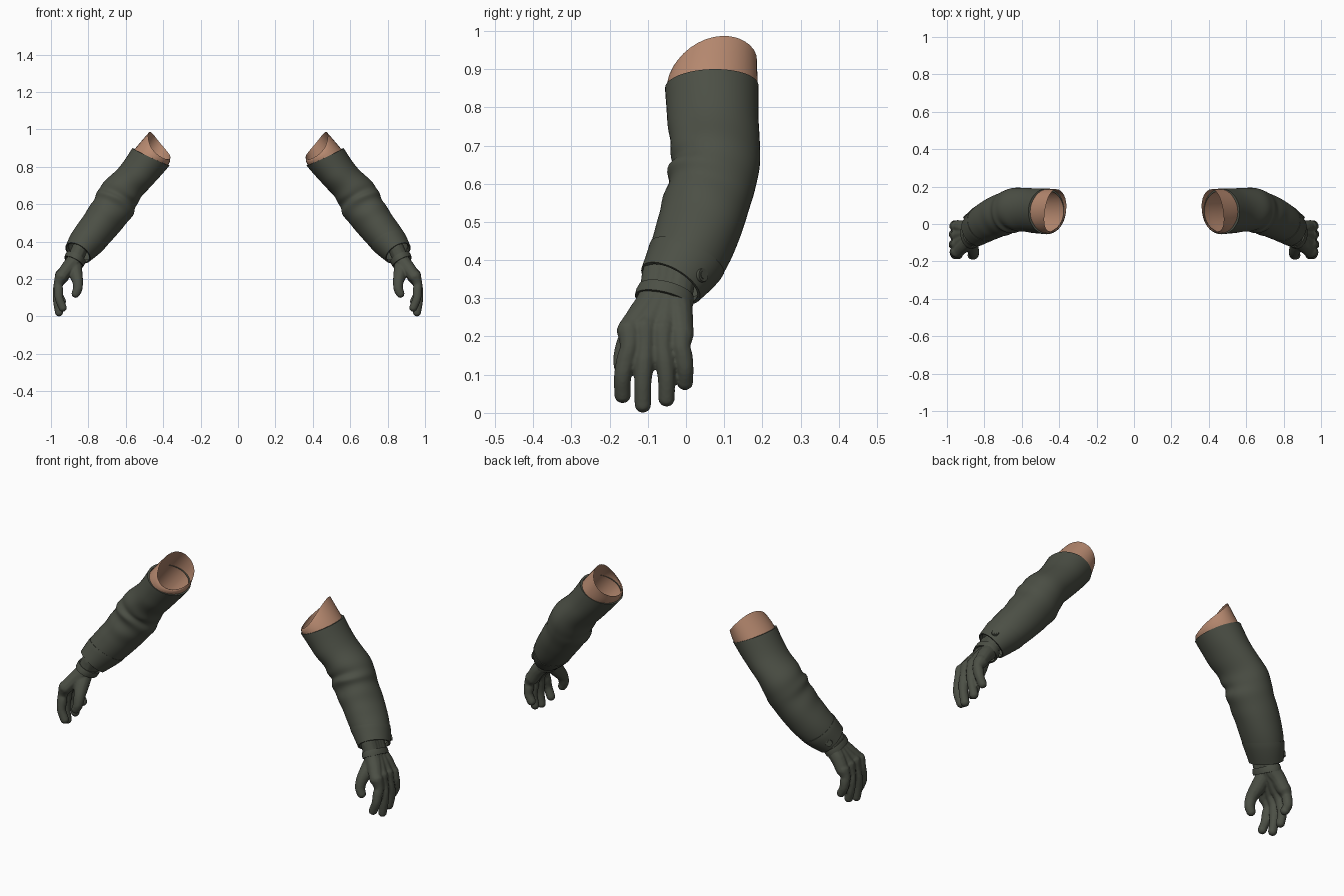
import bpy, bmesh, math
from mathutils import Vector, Matrix

if "Cube" in bpy.data.objects:
    bpy.data.objects.remove(bpy.data.objects["Cube"])


def material(name, rgb):
    m = bpy.data.materials.new(name)
    m.use_nodes = True
    m.diffuse_color = (*rgb, 1)
    bsdf = m.node_tree.nodes["Principled BSDF"]
    bsdf.inputs["Base Color"].default_value = (*rgb, 1)
    bsdf.inputs["Roughness"].default_value = 0.8
    return m


CLOTH = material("dark olive cloth", (0.072, 0.079, 0.06))
SKIN = material("skin", (0.47, 0.25, 0.16))


def finish(name, bm, mat, remesh=0):
    """Turn a bmesh into a smooth object mirrored to both sides."""
    bmesh.ops.recalc_face_normals(bm, faces=bm.faces)
    me = bpy.data.meshes.new(name)
    bm.to_mesh(me)
    bm.free()
    me.materials.append(mat)
    ob = bpy.data.objects.new(name, me)
    bpy.context.collection.objects.link(ob)
    if remesh:
        r = ob.modifiers.new("blend", "REMESH")
        r.mode, r.voxel_size, r.use_smooth_shade = "VOXEL", remesh, True
        s = ob.modifiers.new("relax", "SMOOTH")
        s.factor, s.iterations = 0.5, 2
    ob.modifiers.new("both_sides", "MIRROR").use_mirror_merge = False
    bpy.ops.object.select_all(action="DESELECT")
    ob.select_set(True)
    bpy.context.view_layer.objects.active = ob
    if remesh:
        bpy.ops.object.shade_smooth()
    else:
        bpy.ops.object.shade_smooth_by_angle(angle=math.radians(45))


def spline(keys, t):
    """Catmull-Rom value of a list of tuples, t from 0 to 1."""
    n = len(keys) - 1
    f = min(max(t, 0), 1) * n
    i = min(int(f), n - 1)
    f -= i
    a, b, c, d = (keys[min(max(i + k, 0), n)] for k in (-1, 0, 1, 2))
    return [0.5 * (2 * q + (r - p) * f + (2 * p - 5 * q + 4 * r - s) * f ** 2
                   + (3 * q - p - 3 * r + s) * f ** 3)
            for p, q, r, s in zip(a, b, c, d)]


def section(keys, t):
    """Centre and two half axes of a limb section."""
    def centre(s):
        xo, zo, xi, zi, y0, y1 = spline(keys, s)
        return Vector((xo + xi, y0 + y1, zo + zi)) / 2
    xo, zo, xi, zi, y0, y1 = spline(keys, t)
    u = Vector((xo - xi, 0, zo - zi)) / 2
    d = centre(min(t + 0.06, 1)) - centre(max(t - 0.06, 0))
    v = d.cross(u).normalized()
    if v.y < 0:
        v = -v
    return centre(t), u, v * (y1 - y0) / 2


def limb(name, keys, stations, mat, folds=None, slant=None, sides=48):
    """Loft through (t, scale) stations; folds wrinkles it, slant shifts points."""
    bm = bmesh.new()
    last = None
    for t, scale in stations:
        c, u, v = section(keys, t)
        ring = []
        for k in range(sides):
            a = math.tau * k / sides
            s = scale + (folds(t, a) if folds else 0)
            p = c + (u * math.cos(a) + v * math.sin(a)) * s
            ring.append(bm.verts.new(p + slant(t, a) if slant else p))
        if last:
            for k in range(sides):
                j = (k + 1) % sides
                bm.faces.new((last[k], last[j], ring[j], ring[k]))
        last = ring
    finish(name, bm, mat)


# Sleeve sections: outer x, z, inner x, z, front y, back y
SLEEVE = [
    (0.565, 0.90, 0.366, 0.807, -0.055, 0.19),
    (0.63, 0.803, 0.435, 0.727, -0.048, 0.19),
    (0.732, 0.70, 0.525, 0.628, -0.04, 0.192),
    (0.778, 0.615, 0.564, 0.545, -0.052, 0.175),
    (0.845, 0.512, 0.635, 0.455, -0.075, 0.145),
    (0.888, 0.445, 0.715, 0.365, -0.10, 0.105),
    (0.917, 0.382, 0.795, 0.297, -0.125, 0.045),
]


def folds(t, a):
    """Diagonal wrinkles, strongest around the elbow crook."""
    elbow = math.exp(-((t - 0.42) / 0.17) ** 2)
    front = 0.5 - 0.4 * math.sin(a)
    crease = math.sin(44 * t + 2.4 * math.cos(a + 0.5)) + 0.5 * math.sin(27 * t - 2 * a)
    long_fold = math.sin(3 * a + 9 * t) * math.sin(math.pi * t)
    return 0.05 * elbow * front * crease + 0.018 * long_fold


N = 64
limb("sleeves", SLEEVE,
     [(0, 0.9)] + [(0.98 * i / N, 1) for i in range(N + 1)], CLOTH, folds)

# Turned cuff with a button
limb("sleeve_cuffs", SLEEVE,
     [(0.83, 0.96), (0.83, 1.02)] + [(0.83 + 0.17 * i / 8, 1.03) for i in range(1, 9)]
     + [(1, 0.93), (0.96, 0.85)], CLOTH)

c, u, v = section(SLEEVE, 0.925)
a = math.radians(52)
spot = c + (u * math.cos(a) + v * math.sin(a)) * 1.03
along = section(SLEEVE, 0.96)[0] - section(SLEEVE, 0.88)[0]
normal = (v * math.cos(a) - u * math.sin(a)).cross(along).normalized()
if normal.dot(spot - c) < 0:
    normal = -normal
bm = bmesh.new()
for radius, depth in ((0.019, 0.008), (0.012, 0.012)):
    bmesh.ops.create_cone(
        bm, cap_ends=True, segments=20, radius1=radius, radius2=radius * 0.9, depth=depth,
        matrix=Matrix.Translation(spot) @ normal.to_track_quat("Z", "Y").to_matrix().to_4x4())
finish("cuff_buttons", bm, CLOTH)

# Bare upper arm, open at the shoulder end, which is cut lower at the front
ARM = [
    (0.465, 0.998, 0.352, 0.86, -0.04, 0.186),
    (0.548, 0.90, 0.372, 0.812, -0.05, 0.187),
    (0.615, 0.81, 0.445, 0.73, -0.043, 0.183),
    (0.70, 0.69, 0.54, 0.63, -0.03, 0.175),
]


def shoulder_slant(t, a):
    return Vector((0.045, 0, -0.055)) * max(0, 1 - 3 * t) * ((1 - math.sin(a)) / 2) ** 2


limb("upper_arms", ARM, [(i / 18, 1) for i in range(19)] + [(1, 0.02)], SKIN,
     slant=shoulder_slant, sides=32)


# Gloved hand: chains of balls blended into one skin
def chain(bm, keys, count=24):
    for i in range(count + 1):
        x, y, z, r = spline(keys, i / count)
        bmesh.ops.create_icosphere(bm, subdivisions=2, radius=r,
                                   matrix=Matrix.Translation((x, y, z)))


# Each finger: wrist y, knuckle y, tip y, knuckle z, tip z, inward curl
FINGERS = [
    (-0.085, -0.148, -0.166, 0.215, 0.047, 0.02),
    (-0.065, -0.107, -0.113, 0.22, 0.022, 0),
    (-0.045, -0.06, -0.051, 0.215, 0.038, 0.004),
    (-0.025, -0.013, -0.003, 0.205, 0.081, 0.016),
]
bm = bmesh.new()
for wy, ky, ty, kz, tz, curl in FINGERS:
    chain(bm, [(0.845, wy + 0.012, 0.365, 0.043), (0.875, wy, 0.30, 0.043),
               (0.912, (wy + ky) / 2, 0.255, 0.038), (0.942, ky, kz, 0.034)])
    drop = kz - tz
    chain(bm, [(0.946, ky, kz, 0.034), (0.961, ky, kz - drop * 0.25, 0.0255),
               (0.966 - curl / 3, (ky + ty) / 2, kz - drop * 0.45, 0.026),
               (0.966 - curl / 2, ty, kz - drop * 0.72, 0.0235),
               (0.957 - curl, ty, tz, 0.0225)])
# Thumb and its fleshy base
chain(bm, [(0.875, -0.07, 0.29, 0.04), (0.868, -0.115, 0.235, 0.038),
           (0.858, -0.15, 0.19, 0.03), (0.857, -0.164, 0.15, 0.0265),
           (0.868, -0.167, 0.122, 0.023)])
finish("gloves", bm, CLOTH, remesh=0.005)

# Strap around the glove wrist
STRAP = [
    (0.915, 0.345, 0.815, 0.292, -0.125, 0.022),
    (0.928, 0.318, 0.828, 0.265, -0.136, 0.018),
]
limb("glove_straps", STRAP, [(0, 0.85), (0, 1), (0.5, 1.03), (1, 1), (1, 0.85)], CLOTH)
